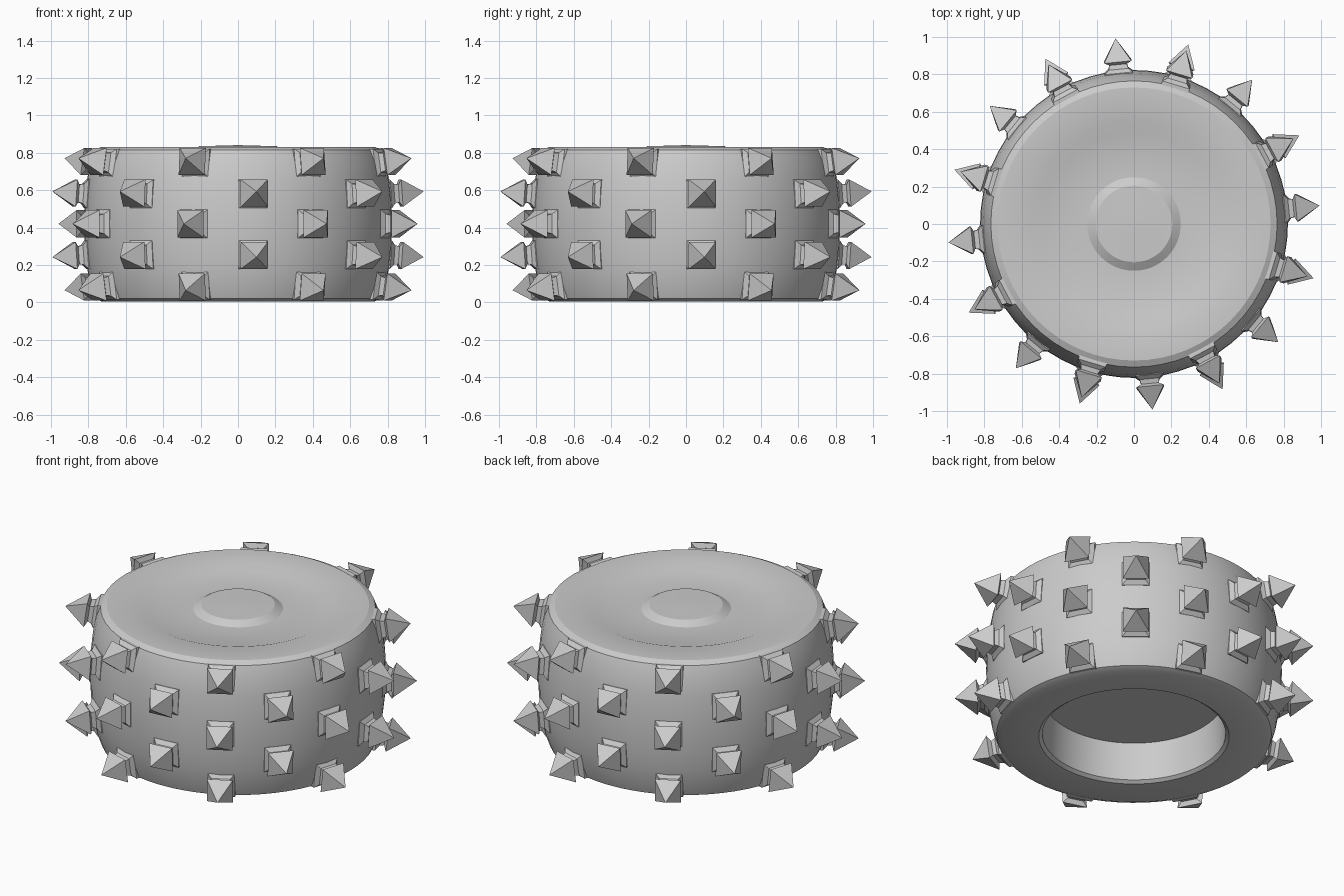
import bpy, bmesh, math
from mathutils import Vector

if "Cube" in bpy.data.objects:
    bpy.data.objects.remove(bpy.data.objects["Cube"])

grey = bpy.data.materials.new("light_grey")
grey.diffuse_color = (0.6, 0.6, 0.6, 1)
grey.use_nodes = True
grey.node_tree.nodes["Principled BSDF"].inputs["Base Color"].default_value = grey.diffuse_color


def make_object(name, bm, smooth_angle=None):
    bmesh.ops.recalc_face_normals(bm, faces=bm.faces)
    mesh = bpy.data.meshes.new(name)
    bm.to_mesh(mesh)
    bm.free()
    mesh.materials.append(grey)
    ob = bpy.data.objects.new(name, mesh)
    bpy.context.collection.objects.link(ob)
    if smooth_angle:
        bpy.ops.object.select_all(action='DESELECT')
        ob.select_set(True)
        bpy.context.view_layer.objects.active = ob
        bpy.ops.object.shade_smooth_by_angle(angle=math.radians(smooth_angle))
    return ob


def lathe(name, profile, segments=64):
    bm = bmesh.new()
    verts = [bm.verts.new((r, 0, z)) for r, z in profile]
    edges = [bm.edges.new(pair) for pair in zip(verts, verts[1:])]
    bmesh.ops.spin(bm, geom=verts + edges, cent=(0, 0, 0), axis=(0, 0, 1),
                   angle=math.tau, steps=segments, use_duplicate=False)
    bmesh.ops.remove_doubles(bm, verts=bm.verts, dist=0.0005)
    return make_object(name, bm, 25)


# Wheel body: recess below, bulging tread, shallow dish and hub above
lathe("wheel_body", [
    (0, 0.25), (0.50, 0.25), (0.51, 0.02), (0.53, 0.005), (0.73, 0.005), (0.765, 0.02),
    (0.79, 0.09), (0.808, 0.19), (0.82, 0.30), (0.823, 0.42), (0.82, 0.54),
    (0.808, 0.65), (0.79, 0.75), (0.765, 0.815), (0.73, 0.832),
    (0.55, 0.832), (0.49, 0.81), (0.25, 0.81), (0.205, 0.836), (0.08, 0.838), (0, 0.841)])


# Spikes: flared square foot, narrow neck and pyramid head
def add_spike(bm, angle, z, r_foot, tilt):
    flat = Vector((math.cos(angle), math.sin(angle), 0))
    out = flat * math.cos(tilt) + Vector((0, 0, math.sin(tilt)))
    side = Vector((-math.sin(angle), math.cos(angle), 0))
    up = out.cross(side)
    base = flat * r_foot + Vector((0, 0, z))
    rings = []
    for dist, half in ((-0.04, 0.078), (0.0, 0.076), (0.02, 0.053), (0.045, 0.047), (0.06, 0.073)):
        rings.append([bm.verts.new(base + out * dist + side * (sx * half) + up * (sz * half))
                      for sx, sz in ((-1, -1), (1, -1), (1, 1), (-1, 1))])
    tip = bm.verts.new(base + out * 0.183)
    bm.faces.new(rings[0])
    for low, high in zip(rings, rings[1:]):
        for i in range(4):
            j = (i + 1) % 4
            bm.faces.new((low[i], low[j], high[j], high[i]))
    for i in range(4):
        bm.faces.new((rings[-1][i], rings[-1][(i + 1) % 4], tip))


# Five rows of eight, alternate rows staggered by half a step
rows = [(0.09, 0.787, -8), (0.255, 0.815, -4), (0.42, 0.82, 0), (0.58, 0.815, 4), (0.745, 0.787, 8)]
for n, (z, radius, tilt) in enumerate(rows):
    bm = bmesh.new()
    start = 5.7 if n % 2 else 28.2
    for k in range(8):
        add_spike(bm, math.radians(start + 45 * k), z, radius, math.radians(tilt))
    make_object("spike_row_%d" % (n + 1), bm)
